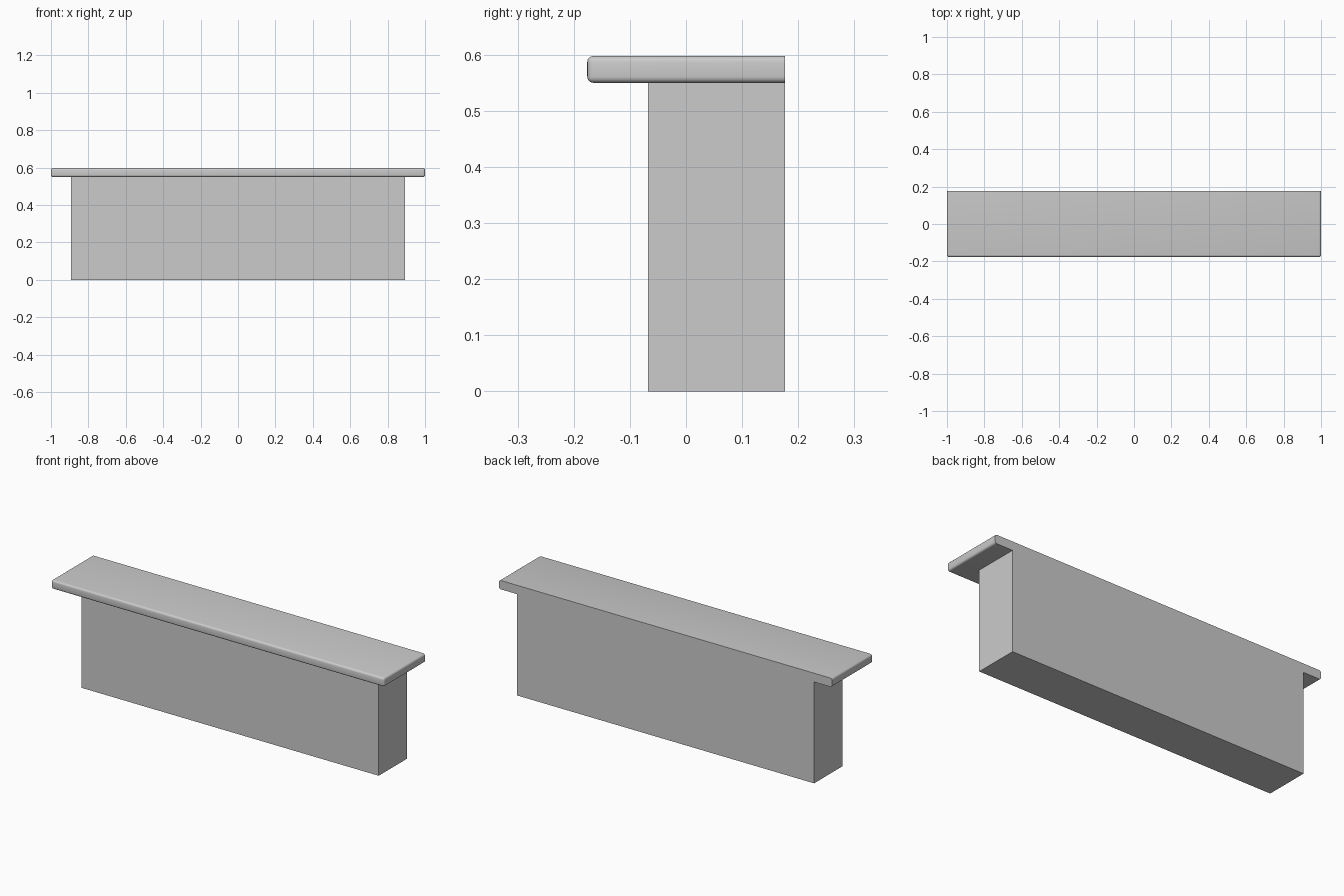
import bpy, bmesh
from mathutils import Vector

if "Cube" in bpy.data.objects:
    bpy.data.objects.remove(bpy.data.objects["Cube"])


def box(name, lo, hi, radius=0.0):
    """Box between two corners; optionally rounds every edge not on the back face."""
    lo, hi = Vector(lo), Vector(hi)
    bm = bmesh.new()
    bmesh.ops.create_cube(bm, size=1)
    for v in bm.verts:
        v.co = Vector([(lo[i] + hi[i]) / 2 + v.co[i] * (hi[i] - lo[i]) for i in range(3)])
    if radius:
        edges = [e for e in bm.edges if any(v.co.y < hi.y - 1e-4 for v in e.verts)]
        bmesh.ops.bevel(bm, geom=edges, offset=radius, segments=4,
                        profile=0.5, affect='EDGES', clamp_overlap=True)
        # Keep the back end square: push its rounded corners out to the full outline
        mid_z = (lo.z + hi.z) / 2
    mesh = bpy.data.meshes.new(name)
    bm.to_mesh(mesh)
    bm.free()
    obj = bpy.data.objects.new(name, mesh)
    bpy.context.collection.objects.link(obj)
    return obj


# Solid block under the shelf, flush with the back
box("body", (-0.893, -0.068, 0), (0.893, 0.176, 0.55))

# Overhanging top slab with rounded front and side edges
slab = box("top_slab", (-1, -0.176, 0.55), (1, 0.176, 0.598), 0.011)
bpy.context.view_layer.objects.active = slab
slab.select_set(True)
bpy.ops.object.shade_smooth_by_angle(angle=0.6)
